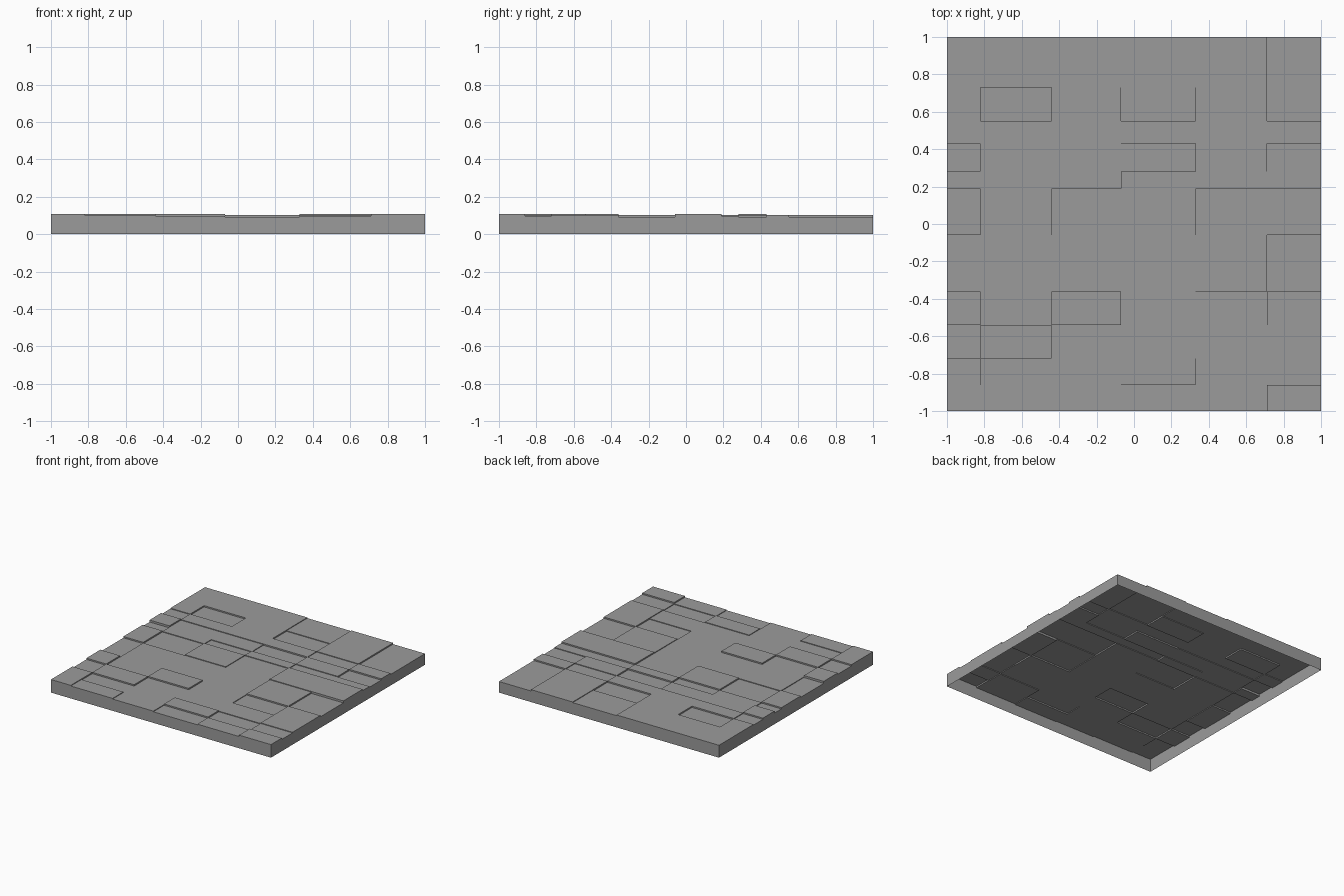
import bpy
import bmesh

cube = bpy.data.objects.get("Cube")
if cube:
    bpy.data.objects.remove(cube, do_unlink=True)

# Paving layout: column and row borders, then a step level per tile, back row first
COLUMNS = [-1, -0.82, -0.44, -0.07, 0.33, 0.71, 1]
ROWS = [-1, -0.86, -0.72, -0.54, -0.36, -0.06, 0.19, 0.28, 0.43, 0.55, 0.73, 1]
LEVELS = """
222120
202020
122212
311020
010211
202133
011120
313102
131112
311201
321013
""".split()[::-1]
LOWEST, STEP = 0.091, 0.0055


def height(column, row):
    """Top of a tile; outside the slab the walls run down to the floor."""
    if 0 <= row < len(LEVELS) and 0 <= column < len(LEVELS[row]):
        return LOWEST + STEP * int(LEVELS[row][column])
    return 0.0


def add_face(bm, points):
    bm.faces.new([bm.verts.new(p) for p in points])


def wall_across_x(bm, column, row):
    """Riser between a tile and the one before it in x."""
    a, b = height(column - 1, row), height(column, row)
    if a != b:
        x, y0, y1 = COLUMNS[column], ROWS[row], ROWS[row + 1]
        add_face(bm, [(x, y0, b), (x, y1, b), (x, y1, a), (x, y0, a)])


def wall_across_y(bm, column, row):
    """Riser between a tile and the one before it in y."""
    a, b = height(column, row - 1), height(column, row)
    if a != b:
        y, x0, x1 = ROWS[row], COLUMNS[column], COLUMNS[column + 1]
        add_face(bm, [(x0, y, a), (x1, y, a), (x1, y, b), (x0, y, b)])


def make_object(name, bm, material):
    bmesh.ops.remove_doubles(bm, verts=bm.verts, dist=0.0001)
    mesh = bpy.data.meshes.new(name)
    bm.to_mesh(mesh)
    bm.free()
    mesh.materials.append(material)
    obj = bpy.data.objects.new(name, mesh)
    bpy.context.scene.collection.objects.link(obj)
    return obj


# Plain stone colour
stone = bpy.data.materials.new("grey_stone")
stone.use_nodes = True
colour = (0.33, 0.33, 0.33, 1)
stone.diffuse_color = colour
stone.node_tree.nodes["Principled BSDF"].inputs["Base Color"].default_value = colour

n_columns, n_rows = len(COLUMNS) - 1, len(ROWS) - 1

# Stepped paving: flat tile tops and the low risers between them
paving = bmesh.new()
for row in range(n_rows):
    for column in range(n_columns):
        x0, x1 = COLUMNS[column:column + 2]
        y0, y1 = ROWS[row:row + 2]
        z = height(column, row)
        add_face(paving, [(x0, y0, z), (x1, y0, z), (x1, y1, z), (x0, y1, z)])
        if column > 0:
            wall_across_x(paving, column, row)
        if row > 0:
            wall_across_y(paving, column, row)
make_object("stepped_paving", paving, stone)

# Outer walls: open underneath, following the tile heights along each edge
skirt = bmesh.new()
for row in range(n_rows):
    for column in (0, n_columns):
        wall_across_x(skirt, column, row)
for column in range(n_columns):
    for row in (0, n_rows):
        wall_across_y(skirt, column, row)
make_object("outer_walls", skirt, stone)
